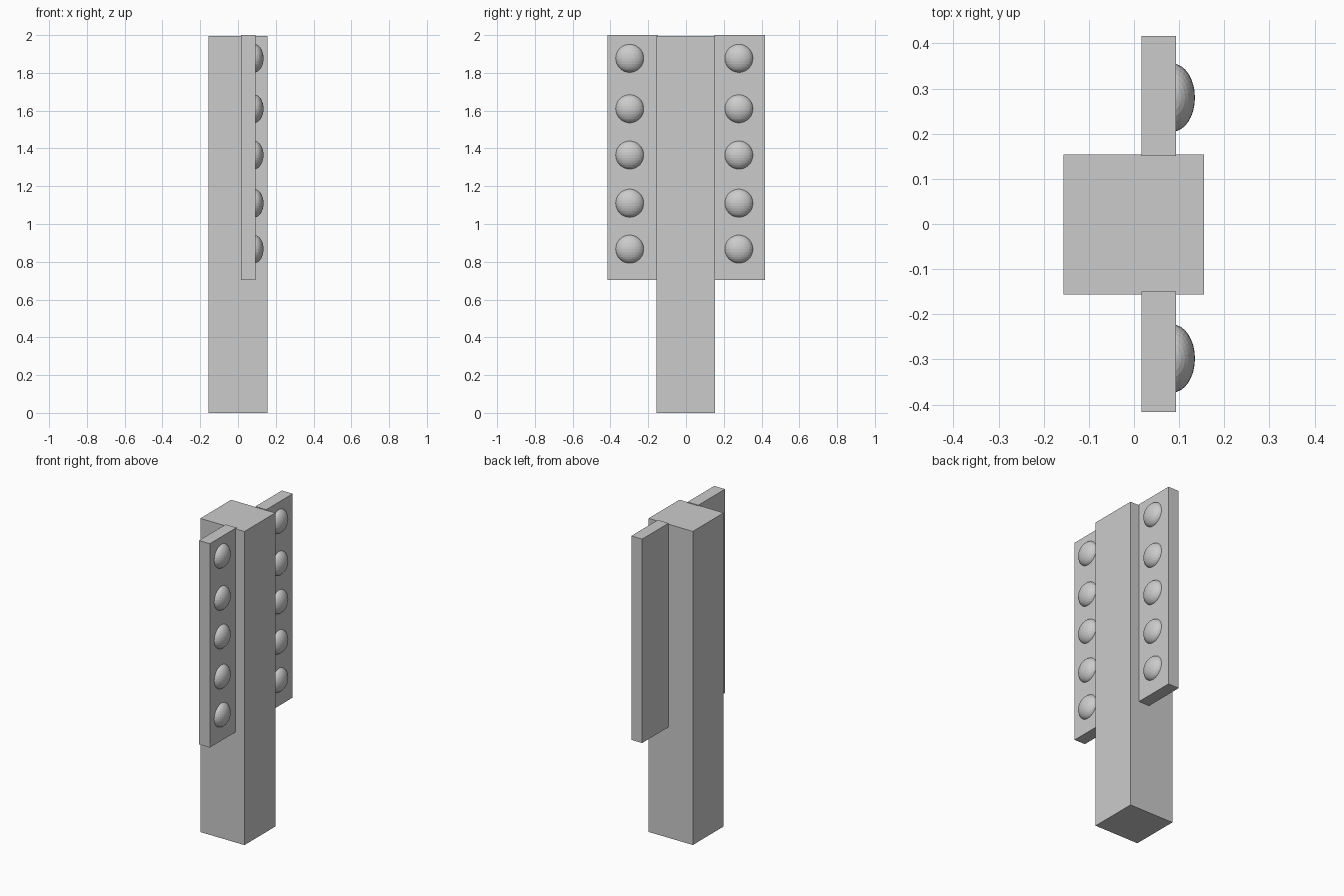
import bpy

if "Cube" in bpy.data.objects:
    bpy.data.objects.remove(bpy.data.objects["Cube"])


def box(name, lo, hi):
    """Axis-aligned box between two corners."""
    bpy.ops.mesh.primitive_cube_add(size=1, location=[(a + b) / 2 for a, b in zip(lo, hi)])
    ob = bpy.context.object
    ob.name = name
    ob.scale = [b - a for a, b in zip(lo, hi)]
    bpy.ops.object.transform_apply(location=False, rotation=False, scale=True)
    return ob


def bulb(name, y, z):
    """Flattened flat-shaded sphere set into the panel face."""
    bpy.ops.mesh.primitive_uv_sphere_add(segments=32, ring_count=16, radius=1,
                                         location=(0.085, y, z))
    ob = bpy.context.object
    ob.name = name
    ob.scale = (0.05, 0.0755, 0.0755)
    bpy.ops.object.transform_apply(location=False, rotation=False, scale=True)


# Central square post
box("post", (-0.156, -0.156, 0), (0.155, 0.154, 1.995))

# Side panels, each with a column of five domed bulbs on the +x face
heights = (0.867, 1.11, 1.365, 1.61, 1.877)
for side, y0, y1, yc in (("left", -0.416, -0.149, -0.298),
                         ("right", 0.151, 0.417, 0.28)):
    box(f"{side}_panel", (0.017, y0, 0.703), (0.093, y1, 2.0))
    for i, z in enumerate(heights, 1):
        bulb(f"{side}_bulb_{i}", yc, z)
